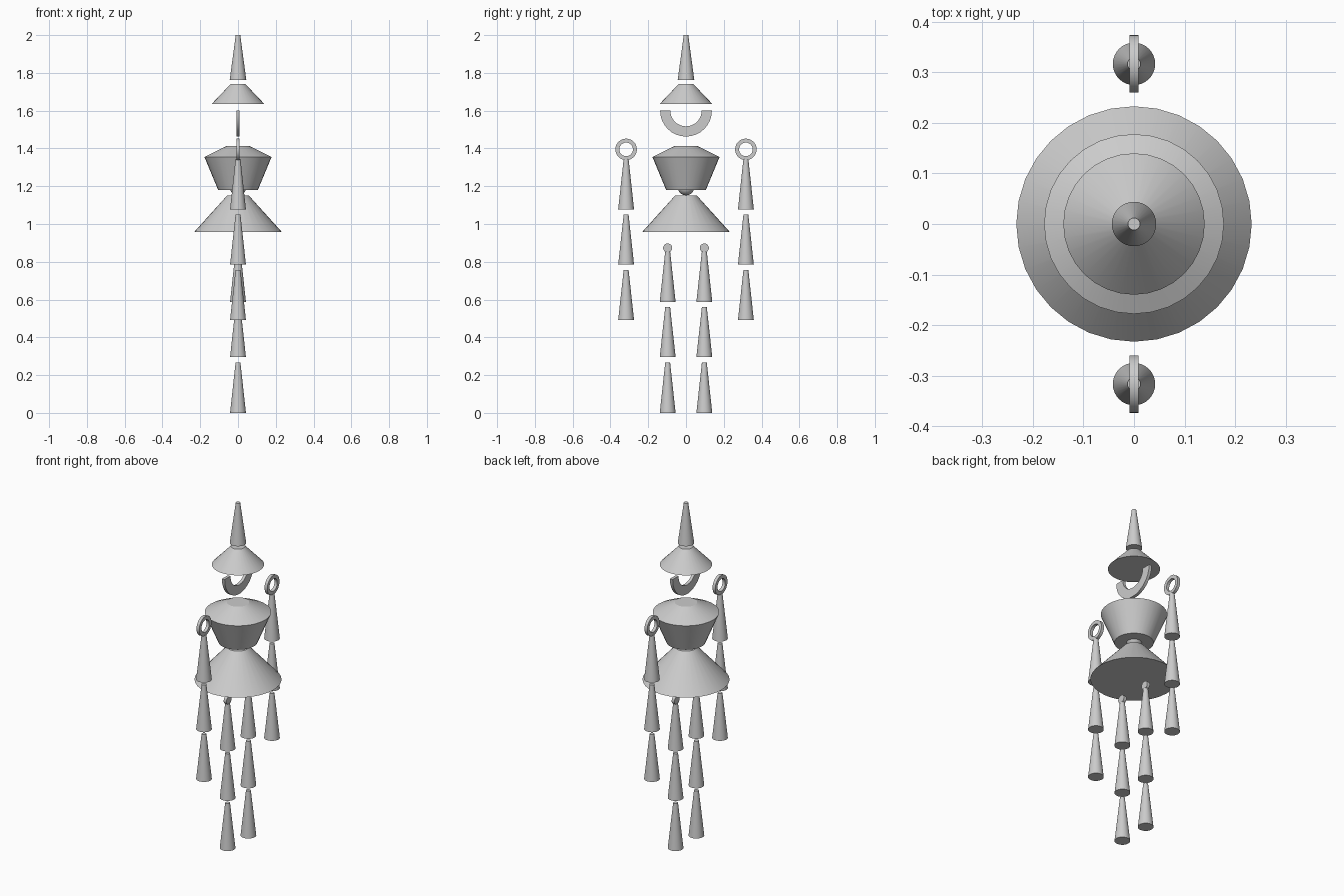
import bpy, bmesh, math

if "Cube" in bpy.data.objects:
    bpy.data.objects.remove(bpy.data.objects["Cube"])

SIDES = 32


def finish(name, bm):
    bmesh.ops.recalc_face_normals(bm, faces=bm.faces)
    me = bpy.data.meshes.new(name)
    bm.to_mesh(me)
    bm.free()
    ob = bpy.data.objects.new(name, me)
    bpy.context.collection.objects.link(ob)
    bpy.ops.object.select_all(action='DESELECT')
    ob.select_set(True)
    bpy.context.view_layer.objects.active = ob
    bpy.ops.object.shade_smooth_by_angle(angle=math.radians(25))
    return ob


def lathe(name, profile, y=0.0):
    """Capped solid of revolution about z from (radius, z) points."""
    bm = bmesh.new()
    rings = []
    for r, z in profile:
        rings.append([bm.verts.new((r * math.cos(2 * math.pi * i / SIDES),
                                    y + r * math.sin(2 * math.pi * i / SIDES), z))
                      for i in range(SIDES)])
    for a, b in zip(rings, rings[1:]):
        for i in range(SIDES):
            j = (i + 1) % SIDES
            bm.faces.new((a[i], a[j], b[j], b[i]))
    bm.faces.new(rings[0])
    bm.faces.new(rings[-1])
    return finish(name, bm)


def flat_ring(name, y, z, outer, inner, start=0.0, sweep=360, half=0.009):
    """Flat band in the yz plane, full or partial."""
    bm = bmesh.new()
    closed = sweep == 360
    n = SIDES if closed else SIDES // 2
    rows = []
    for i in range(n if closed else n + 1):
        a = math.radians(start + sweep * i / n)
        rows.append([bm.verts.new((x, y + r * math.cos(a), z + r * math.sin(a)))
                     for r, x in ((outer, -half), (outer, half), (inner, half), (inner, -half))])
    for i in range(n):
        a, b = rows[i], rows[(i + 1) % len(rows)]
        for k in range(4):
            m = (k + 1) % 4
            bm.faces.new((a[k], a[m], b[m], b[k]))
    if not closed:
        bm.faces.new(rows[0])
        bm.faces.new(rows[-1])
    return finish(name, bm)


def disc(name, y, z, r, half=0.009):
    bm = bmesh.new()
    loops = [[bm.verts.new((x, y + r * math.cos(2 * math.pi * i / SIDES),
                            z + r * math.sin(2 * math.pi * i / SIDES)))
              for i in range(SIDES)] for x in (-half, half)]
    for i in range(SIDES):
        j = (i + 1) % SIDES
        bm.faces.new((loops[0][i], loops[0][j], loops[1][j], loops[1][i]))
    for loop in loops:
        bm.faces.new(loop)
    return finish(name, bm)


def limb_cone(name, y, bottom, top):
    return lathe(name, [(0.042, bottom), (0.013, top)], y)


# Hat and half-ring face
lathe("hat_point", [(0.044, 1.762), (0.012, 2.0)])
lathe("hat_brim", [(0.14, 1.635), (0.038, 1.742)])
flat_ring("face_half_ring", 0, 1.60, 0.137, 0.083, 180, 180)

# Torso, waist ball and skirt
lathe("torso", [(0.105, 1.18), (0.178, 1.355), (0.06, 1.413)])
bm = bmesh.new()
bmesh.ops.create_uvsphere(bm, u_segments=32, v_segments=16, radius=0.045)
bmesh.ops.translate(bm, verts=bm.verts, vec=(0, 0, 1.197))
finish("waist_ball", bm)
lathe("skirt", [(0.233, 0.957), (0.058, 1.15)])

# Arms and legs, each a chain of three cones
for side, s in (("left", 1), ("right", -1)):
    flat_ring(f"{side}_shoulder_ring", s * 0.317, 1.395, 0.057, 0.036)
    for part, lo, hi in (("upper_arm", 1.078, 1.345), ("forearm", 0.785, 1.05), ("hand", 0.492, 0.757)):
        limb_cone(f"{side}_{part}", s * 0.317, lo, hi)
    disc(f"{side}_hip_disc", s * 0.097, 0.873, 0.024)
    for part, lo, hi in (("thigh", 0.588, 0.855), ("shin", 0.296, 0.56), ("foot", 0.0, 0.266)):
        limb_cone(f"{side}_{part}", s * 0.097, lo, hi)
